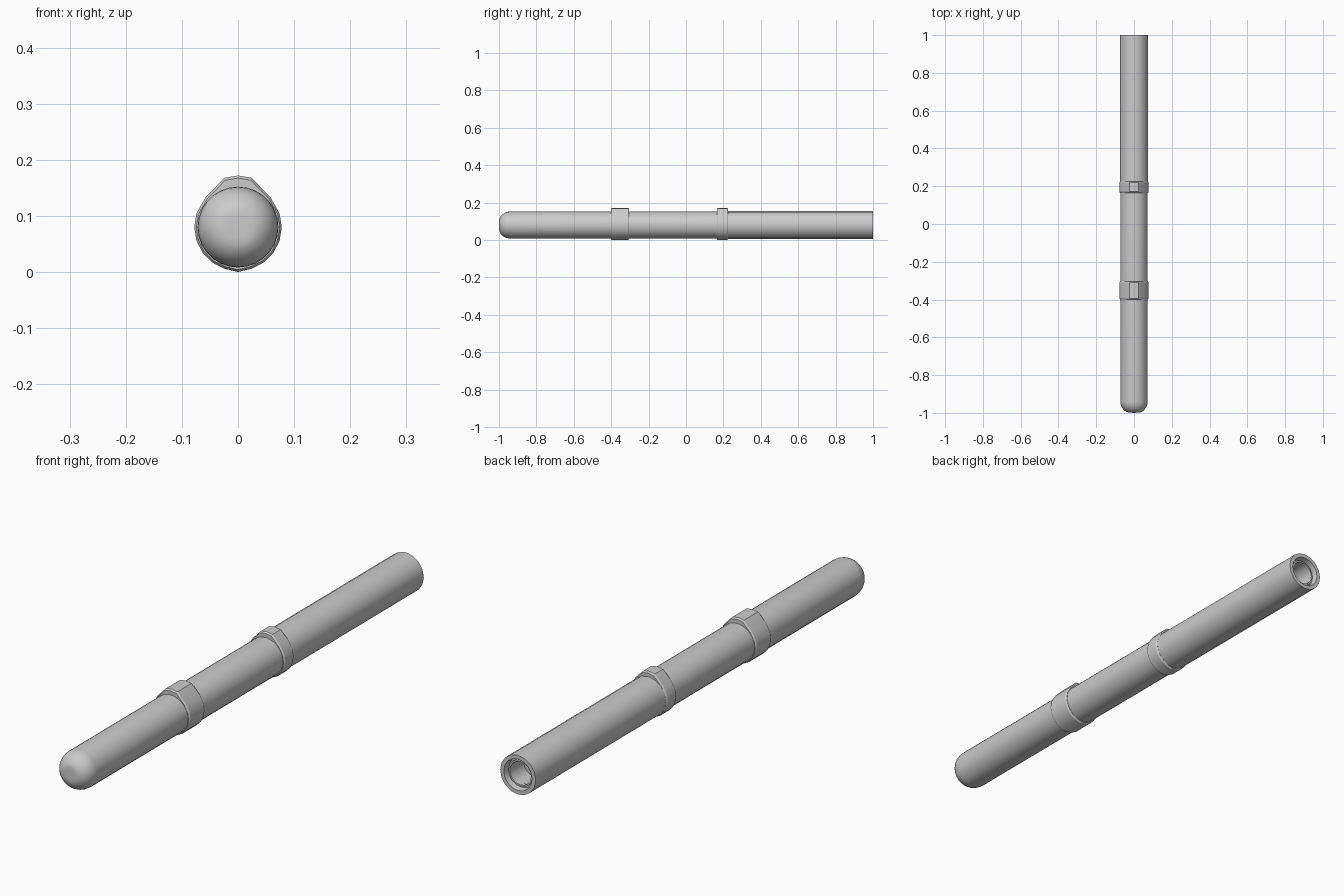
import bpy, bmesh
from math import sin, cos, pi, radians

if "Cube" in bpy.data.objects:
    bpy.data.objects.remove(bpy.data.objects["Cube"])

ZC = 0.08  # height of the long axis


def make_object(name, bm, angle):
    bmesh.ops.remove_doubles(bm, verts=bm.verts, dist=1e-5)
    bmesh.ops.recalc_face_normals(bm, faces=bm.faces)
    mesh = bpy.data.meshes.new(name)
    bm.to_mesh(mesh)
    bm.free()
    ob = bpy.data.objects.new(name, mesh)
    bpy.context.collection.objects.link(ob)
    bpy.ops.object.select_all(action='DESELECT')
    ob.select_set(True)
    bpy.context.view_layer.objects.active = ob
    bpy.ops.object.shade_smooth_by_angle(angle=radians(angle))
    return ob


def lathe(name, profile, sides, angle=35):
    """Revolve (radius, y) points around the long axis."""
    bm = bmesh.new()
    rings = [[bm.verts.new((r * sin(2 * pi * i / sides), y, ZC + r * cos(2 * pi * i / sides)))
              for i in range(sides)] if r > 0 else [bm.verts.new((0, y, ZC))] for r, y in profile]
    for a, b in zip(rings, rings[1:]):
        for i in range(sides):
            j = (i + 1) % sides
            if len(a) == 1:
                bm.faces.new((a[0], b[i], b[j]))
            elif len(b) == 1:
                bm.faces.new((a[i], a[j], b[0]))
            else:
                bm.faces.new((a[i], a[j], b[j], b[i]))
    return make_object(name, bm, angle)


def collar(name, y0, y1, c=0.006):
    """Round band with a raised flat-topped ridge and chamfered rims."""
    half = [(0.024, 0.088), (0.058, 0.053)]
    half += [(0.078 * sin(radians(a)), 0.078 * cos(radians(a))) for a in range(72, 163, 18)]
    outline = [(0, 0.092)] + half + [(0, -0.08)] + [(-x, z) for x, z in reversed(half)]
    bm = bmesh.new()
    rings = [[bm.verts.new((x * s, y, ZC + z * s)) for x, z in outline]
             for y, s in ((y0, 0.95), (y0 + c, 1), (y1 - c, 1), (y1, 0.95))]
    n = len(outline)
    for a, b in zip(rings, rings[1:]):
        for i in range(n):
            bm.faces.new((a[i], a[(i + 1) % n], b[(i + 1) % n], b[i]))
    bm.faces.new(rings[0])
    bm.faces.new(rings[-1])
    return make_object(name, bm, 22)


# Front barrel with a domed tip
R, DOME = 0.072, 0.06
dome = [(R * (0.25 + 0.75 * sin(a * pi / 16)) if a else 0, -0.94 - DOME * cos(a * pi / 16))
        for a in range(9)]
dome.insert(1, (R * 0.25, -0.9985))
lathe("front_barrel", dome + [(R, 0.2), (0, 0.2)], 28)

# Rear barrel, open at the back with a stepped bore
lathe("rear_barrel", [(0, 0.19), (0.074, 0.19), (0.074, 1.0), (0.059, 1.0), (0.056, 0.975),
                      (0.046, 0.975), (0.046, 0.9), (0, 0.9)], 16)

# Inner lip of the socket
lathe("socket_lip", [(0.044, 0.97), (0.05, 0.97), (0.05, 0.985), (0.044, 0.985), (0.044, 0.97)], 16)

# Two raised collars
collar("front_collar", -0.4, -0.305)
collar("rear_collar", 0.165, 0.225)
